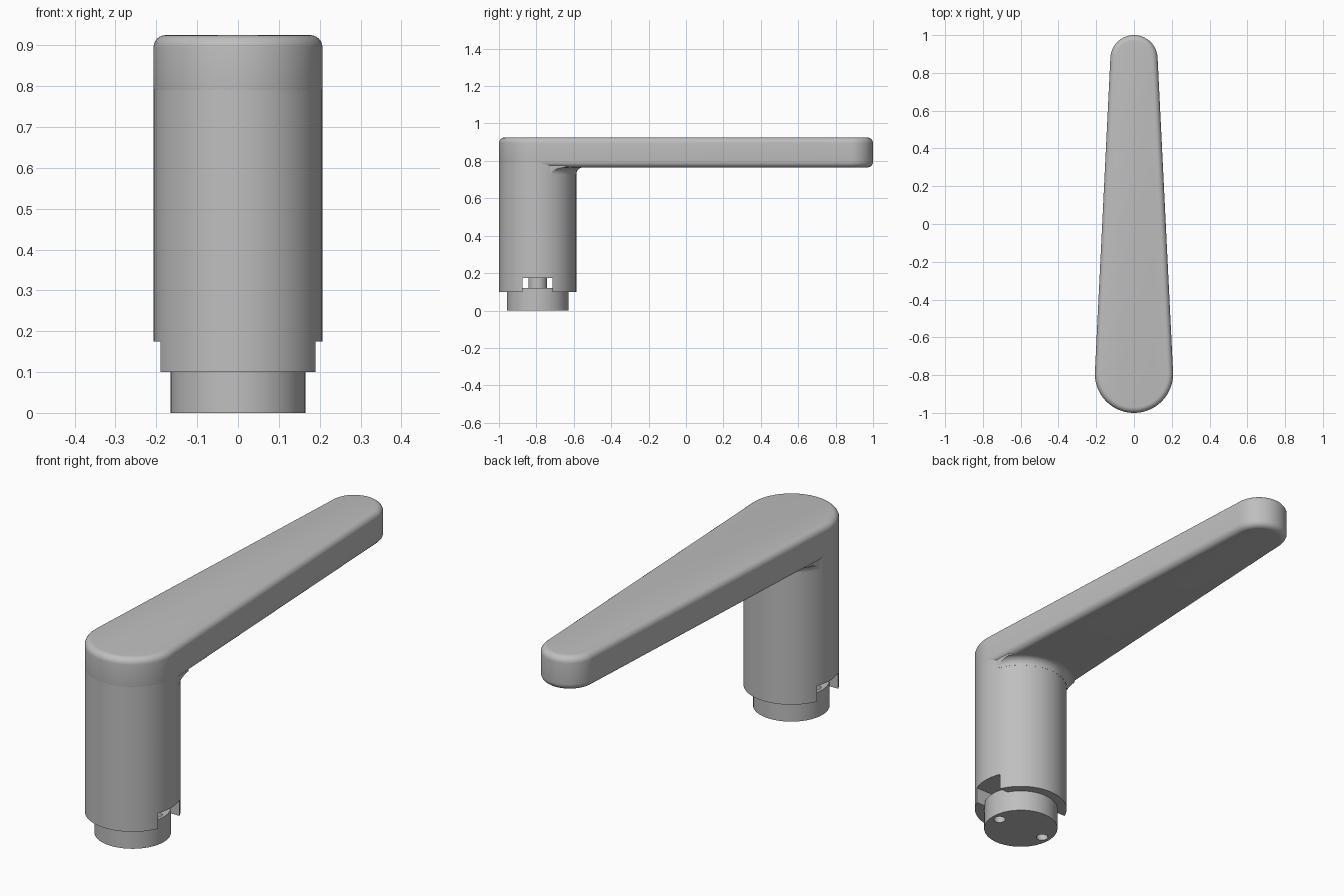
import bpy, bmesh, math
from mathutils import Matrix, Vector

PIVOT, TIP = -0.793, 0.875      # y centres of the two rounded arm ends
R_BIG, R_TIP = 0.207, 0.125
ARM_LOW, ARM_TOP = 0.765, 0.925

cube = bpy.data.objects.get("Cube")
if cube:
    bpy.data.objects.remove(cube, do_unlink=True)

metal = bpy.data.materials.new("light_grey")
metal.use_nodes = True
grey = (0.52, 0.52, 0.52, 1)
metal.diffuse_color = grey
metal.node_tree.nodes["Principled BSDF"].inputs["Base Color"].default_value = grey


def finish(name, bm):
    bmesh.ops.recalc_face_normals(bm, faces=bm.faces)
    mesh = bpy.data.meshes.new(name)
    bm.to_mesh(mesh)
    bm.free()
    mesh.materials.append(metal)
    ob = bpy.data.objects.new(name, mesh)
    bpy.context.collection.objects.link(ob)
    return ob


def cylinder(name, r, z0, z1, x=0, y=PIVOT, sides=96):
    bm = bmesh.new()
    bmesh.ops.create_cone(bm, cap_ends=True, segments=sides, radius1=r, radius2=r,
                          depth=z1 - z0, matrix=Matrix.Translation((x, y, (z0 + z1) / 2)))
    return finish(name, bm)


def box(name, size, centre):
    bm = bmesh.new()
    bmesh.ops.create_cube(bm, size=1, matrix=Matrix.Translation(centre) @ Matrix.Diagonal((*size, 1)))
    return finish(name, bm)


def tapered_slab(name, z0, z1, inset=0):
    """Two circles joined by their outer tangents, extruded upward."""
    lean = math.asin((R_BIG - R_TIP) / (TIP - PIVOT))
    bm = bmesh.new()
    verts = []
    for cy, r, start, sweep in ((TIP, R_TIP, lean, math.pi - 2 * lean),
                                (PIVOT, R_BIG, math.pi - lean, math.pi + 2 * lean)):
        for i in range(49):
            a = start + sweep * i / 48
            verts.append(bm.verts.new(((r - inset) * math.cos(a), cy + (r - inset) * math.sin(a), z0)))
    base = bm.faces.new(verts)
    top = bmesh.ops.extrude_face_region(bm, geom=[base])["geom"]
    bmesh.ops.translate(bm, vec=(0, 0, z1 - z0), verts=[v for v in top if isinstance(v, bmesh.types.BMVert)])
    return finish(name, bm)


def lathe(name, profile, steps=96):
    bm = bmesh.new()
    pts = [bm.verts.new((r, PIVOT, z)) for r, z in profile]
    edges = [bm.edges.new((pts[i], pts[(i + 1) % len(pts)])) for i in range(len(pts))]
    bmesh.ops.spin(bm, geom=pts + edges, cent=Vector((0, PIVOT, 0)), axis=(0, 0, 1),
                   angle=math.tau, steps=steps)
    bmesh.ops.remove_doubles(bm, verts=bm.verts, dist=0.00001)
    return finish(name, bm)


def apply(ob, kind, **settings):
    mod = ob.modifiers.new(kind.lower(), kind)
    for key, value in settings.items():
        setattr(mod, key, value)
    bpy.context.view_layer.objects.active = ob
    bpy.ops.object.modifier_apply(modifier=mod.name)


def combine(ob, other, operation):
    apply(ob, 'BOOLEAN', operation=operation, solver='EXACT', object=other)
    bpy.data.objects.remove(other, do_unlink=True)


# Tapered lever arm with rounded rims
arm = tapered_slab("lever_arm", ARM_LOW, ARM_TOP)
apply(arm, 'BEVEL', width=0.03, segments=6, limit_method='ANGLE', angle_limit=math.radians(50))

# Hub column with a slot across its lower end
column = cylinder("hub_column", R_BIG - 0.0005, 0.1, 0.87)
combine(column, box("slot_cutter", (0.6, 0.16, 0.175), (0, PIVOT, 0.0875)), 'DIFFERENCE')

# Concave fillet under the arm, trimmed to the arm outline
f = 0.035
curve = [(R_BIG + f - f * math.cos(t), ARM_LOW - f + f * math.sin(t))
         for t in (math.pi / 2 * i / 8 for i in range(9))]
fillet = lathe("arm_fillet", [(R_BIG - 0.03, ARM_LOW - f)] + curve +
               [(R_BIG + f, ARM_LOW + 0.01), (R_BIG - 0.03, ARM_LOW + 0.01)])
combine(fillet, tapered_slab("fillet_trim", 0.6, 0.85, 0.008), 'INTERSECT')

# Foot disc with two pin holes, and the neck seen in the slot
foot = cylinder("foot_disc", 0.165, 0, 0.12)
for side in (-1, 1):
    combine(foot, cylinder("pin_cutter", 0.026, -0.05, 0.2, side * 0.125, sides=32), 'DIFFERENCE')
neck = cylinder("neck", 0.05, 0.11, 0.19, sides=48)

bpy.ops.object.select_all(action='DESELECT')
for ob in (arm, column, fillet, foot, neck):
    ob.select_set(True)
bpy.context.view_layer.objects.active = arm
bpy.ops.object.shade_smooth_by_angle(angle=math.radians(35))
